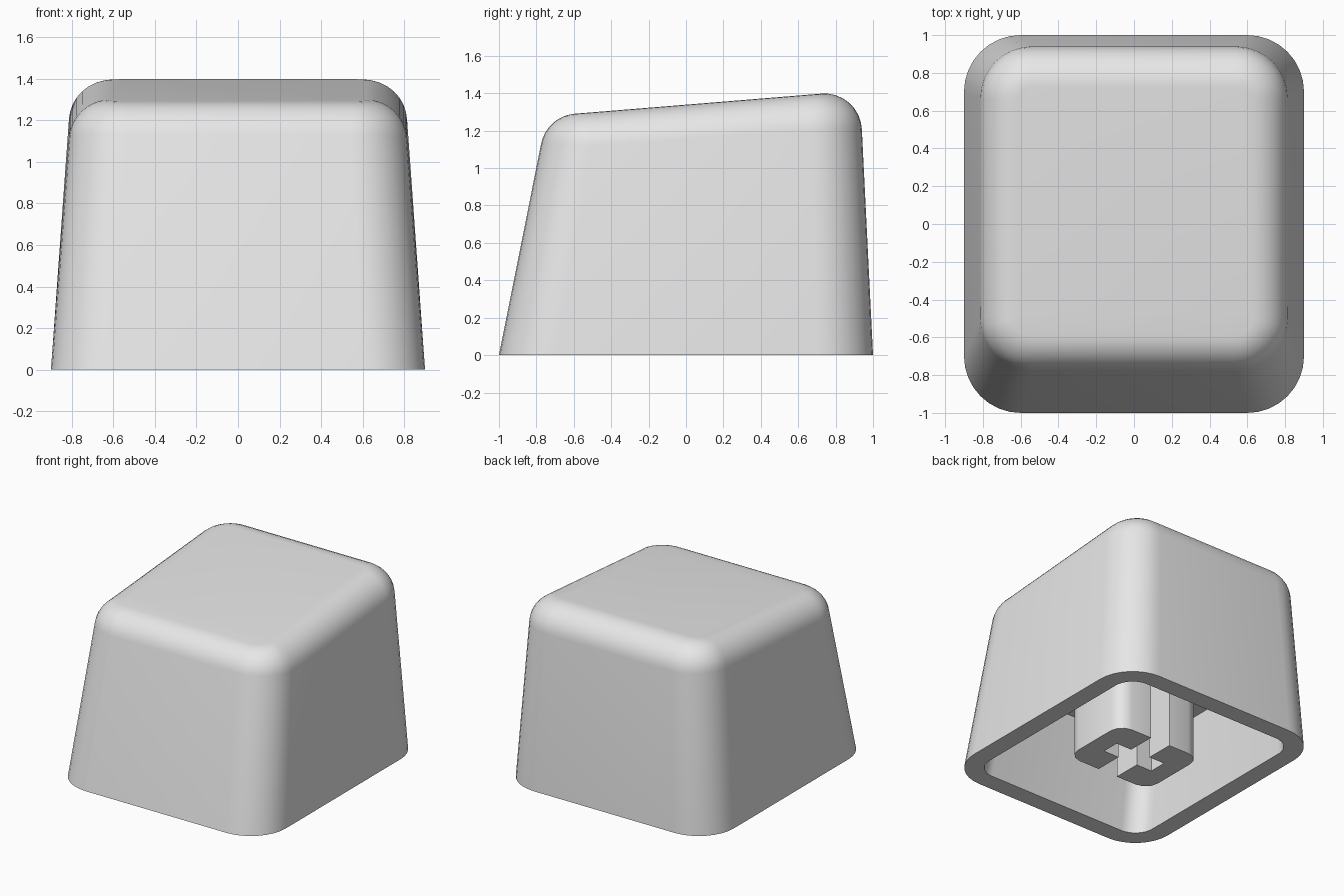
import bpy, bmesh, math
from mathutils import Vector

if "Cube" in bpy.data.objects:
    bpy.data.objects.remove(bpy.data.objects["Cube"])

grey = bpy.data.materials.new("light grey plastic")
grey.diffuse_color = (0.8, 0.8, 0.8, 1)
grey.use_nodes = True
grey.node_tree.nodes["Principled BSDF"].inputs["Base Color"].default_value = grey.diffuse_color

SLOPE, MID_Z = 0.0815, 1.339      # tilted top plane
FILLET, STEPS, CORNER = 0.2, 8, 8
WALL, DEPTH = 0.143, 0.67         # wall thickness and cavity depth


def rounded_rect(hx, y0, y1, r, seg=CORNER):
    """Points and outward normals, counter-clockwise."""
    out = []
    for i, (cx, cy) in enumerate([(hx - r, y1 - r), (r - hx, y1 - r),
                                  (r - hx, y0 + r), (hx - r, y0 + r)]):
        for k in range(seg + 1):
            a = math.pi / 2 * (i + k / seg)
            n = Vector((math.cos(a), math.sin(a), 0))
            out.append((Vector((cx, cy, 0)) + n * r, n))
    return out


def finish(bm, name):
    bmesh.ops.recalc_face_normals(bm, faces=bm.faces)
    mesh = bpy.data.meshes.new(name)
    bm.to_mesh(mesh)
    bm.free()
    mesh.materials.append(grey)
    obj = bpy.data.objects.new(name, mesh)
    bpy.context.collection.objects.link(obj)
    bpy.ops.object.select_all(action='DESELECT')
    obj.select_set(True)
    bpy.context.view_layer.objects.active = obj
    bpy.ops.object.shade_smooth_by_angle(angle=math.radians(30))
    return obj


# Cap: cavity ceiling, cavity wall, rim, outer wall, rounded top edge, top
base = rounded_rect(0.9, -1, 1, 0.3)
sharp = rounded_rect(0.8, -0.745, 0.93, 0.27)
mouth = rounded_rect(0.9 - WALL, -1 + WALL, 1 - WALL, 0.3 - WALL)
ceiling = rounded_rect(0.85 - WALL, -0.866 + WALL, 0.966 - WALL, 0.29 - WALL)
rings = [[p + Vector((0, 0, DEPTH)) for p, n in ceiling],
         [p for p, n in mouth], [p for p, n in base]]
fillet = [[] for _ in range(STEPS + 1)]
for (b, _), (p, n) in zip(base, sharp):
    p = Vector((p.x, p.y, MID_Z + SLOPE * p.y))
    down = (b - p).normalized()
    inward = Vector((-n.x, -n.y, -n.y * SLOPE)).normalized()
    half = down.angle(inward) / 2
    reach, w = FILLET / math.tan(half), math.sin(half)
    start, end = p + down * reach, p + inward * reach
    for k in range(STEPS + 1):        # circular arc as a rational curve
        t = k / STEPS
        c0, c1, c2 = (1 - t) ** 2, 2 * t * (1 - t) * w, t * t
        fillet[k].append((start * c0 + p * c1 + end * c2) / (c0 + c1 + c2))
rings += fillet

bm = bmesh.new()
loops = [[bm.verts.new(v) for v in ring] for ring in rings]
for lo, hi in zip(loops, loops[1:]):
    for i in range(len(lo)):
        j = (i + 1) % len(lo)
        bm.faces.new((lo[i], lo[j], hi[j], hi[i]))
bm.faces.new(loops[0])
bm.faces.new(loops[-1])
finish(bm, "cap_shell")

# Stem: two mirrored C-shaped posts leaving a cross slot between them
SX, SY, GAP, SLOT_X, SLOT_Y = 0.37, 0.29, 0.085, 0.22, 0.07
outer = [(p.x, p.y) for p, n in rounded_rect(SX, -SY, SY, 0.11, 3) if p.x > 0]
right, left = outer[4:], outer[:4]    # front corner, then back corner
profile = ([(GAP, -SY)] + right + left +
           [(GAP, SY), (GAP, SLOT_Y), (SLOT_X, SLOT_Y),
            (SLOT_X, -SLOT_Y), (GAP, -SLOT_Y)])
for side, name in ((1, "stem_right"), (-1, "stem_left")):
    bm = bmesh.new()
    face = bm.faces.new([bm.verts.new((side * x, y, 0)) for x, y in profile])
    ext = bmesh.ops.extrude_face_region(bm, geom=[face], use_keep_orig=True)
    bmesh.ops.translate(bm, vec=(0, 0, DEPTH + 0.01),
                        verts=[v for v in ext['geom']
                               if isinstance(v, bmesh.types.BMVert)])
    finish(bm, name)
